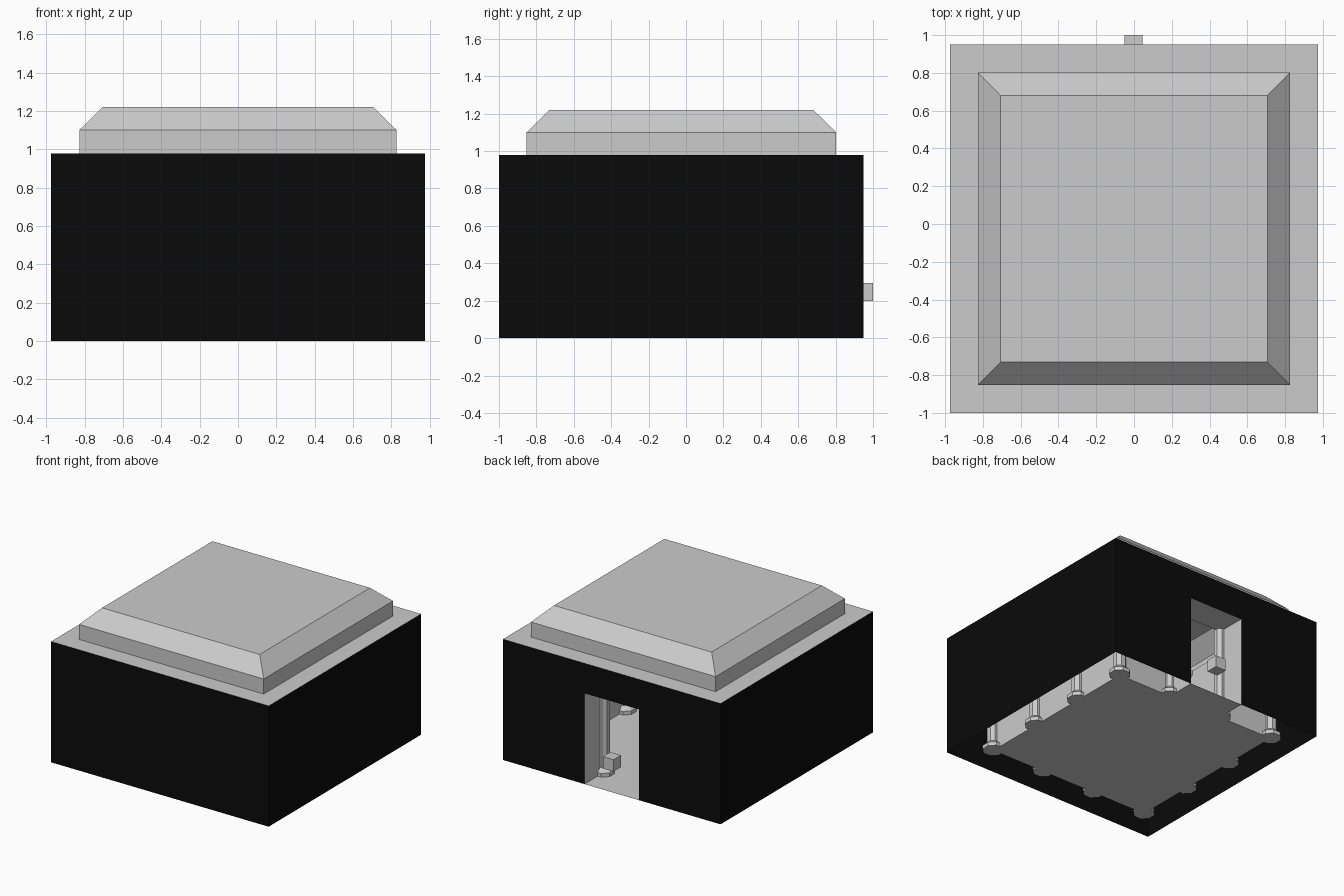
import bpy, math

if "Cube" in bpy.data.objects:
    bpy.data.objects.remove(bpy.data.objects["Cube"])

YC = -0.025                 # centre of the room in y
OUT, INN = 0.975, 0.731     # half sizes of outer shell and inner room
H = 0.978                   # wall height
DW, DH = 0.244, 0.735       # doorway half width and height

black = bpy.data.materials.new("black")
black.diffuse_color = (0.003, 0.003, 0.003, 1)
black.use_nodes = True
black.node_tree.nodes["Principled BSDF"].inputs["Base Color"].default_value = black.diffuse_color


def mesh(name, verts, faces, mat=None):
    me = bpy.data.meshes.new(name)
    me.from_pydata(verts, [], faces)
    ob = bpy.data.objects.new(name, me)
    bpy.context.collection.objects.link(ob)
    if mat:
        me.materials.append(mat)
    return ob


def square(h, z):
    return [(-h, YC - h, z), (h, YC - h, z), (h, YC + h, z), (-h, YC + h, z)]


def bridge(n, loops):
    """Quads joining successive closed loops of n points."""
    return [(k * n + i, k * n + (i + 1) % n, (k + 1) * n + (i + 1) % n, (k + 1) * n + i)
            for k in range(loops - 1) for i in range(n)]


def walls(name, h, inward, mat=None):
    """Four single-sheet walls, the back one with a doorway."""
    v = square(h, 0) + square(h, H)
    f = [(0, 1, 5, 4), (1, 2, 6, 5), (3, 0, 4, 7)]
    y = YC + h
    v += [(DW, y, 0), (DW, y, DH), (-DW, y, DH), (-DW, y, 0)]
    f += [(2, 8, 9, 6), (6, 9, 10, 7), (10, 11, 3, 7)]
    if inward:
        f = [q[::-1] for q in f]
    return mesh(name, v, f, mat)


walls("outer_walls", OUT, False, black)
walls("inner_walls", INN, True)

# Doorway jambs, lintel and threshold
y0, y1 = YC + INN, YC + OUT
v = [(x, y, z) for y in (y0, y1) for x, z in ((DW, 0), (DW, DH), (-DW, DH), (-DW, 0))]
mesh("doorway_lining", v, bridge(4, 2))

# Floor and roof ledge
mesh("floor", square(INN, 0), [(0, 1, 2, 3)])
mesh("roof_ledge", square(OUT, H) + square(INN, H), bridge(4, 2))

# Raised roof with sloping edge
mesh("roof", square(0.827, H) + square(0.827, 1.10) + square(0.706, 1.22),
     bridge(4, 3) + [(8, 9, 10, 11)])

# Octagonal pillars round the room, with flared base and capital
prof = [(0.082, 0), (0.082, 0.03), (0.048, 0.06),
        (0.048, H - 0.06), (0.082, H - 0.03), (0.082, H)]
step = INN * 2 / 3
for i in range(4):
    for j in range(4):
        if i in (0, 3) or j in (0, 3):
            cx, cy = -INN + i * step, YC - INN + j * step
            v = [(cx + r * math.cos(math.pi * (k + .5) / 4),
                  cy + r * math.sin(math.pi * (k + .5) / 4), z)
                 for r, z in prof for k in range(8)]
            n = len(v)
            mesh("pillar", v, bridge(8, len(prof)) + [tuple(range(7, -1, -1)),
                                                      tuple(range(n - 8, n))])

# Small block in the doorway
bpy.ops.mesh.primitive_cube_add(size=1, location=(-0.003, 0.952, 0.247))
block = bpy.context.object
block.name = "doorway_block"
block.scale = (0.095, 0.096, 0.096)
